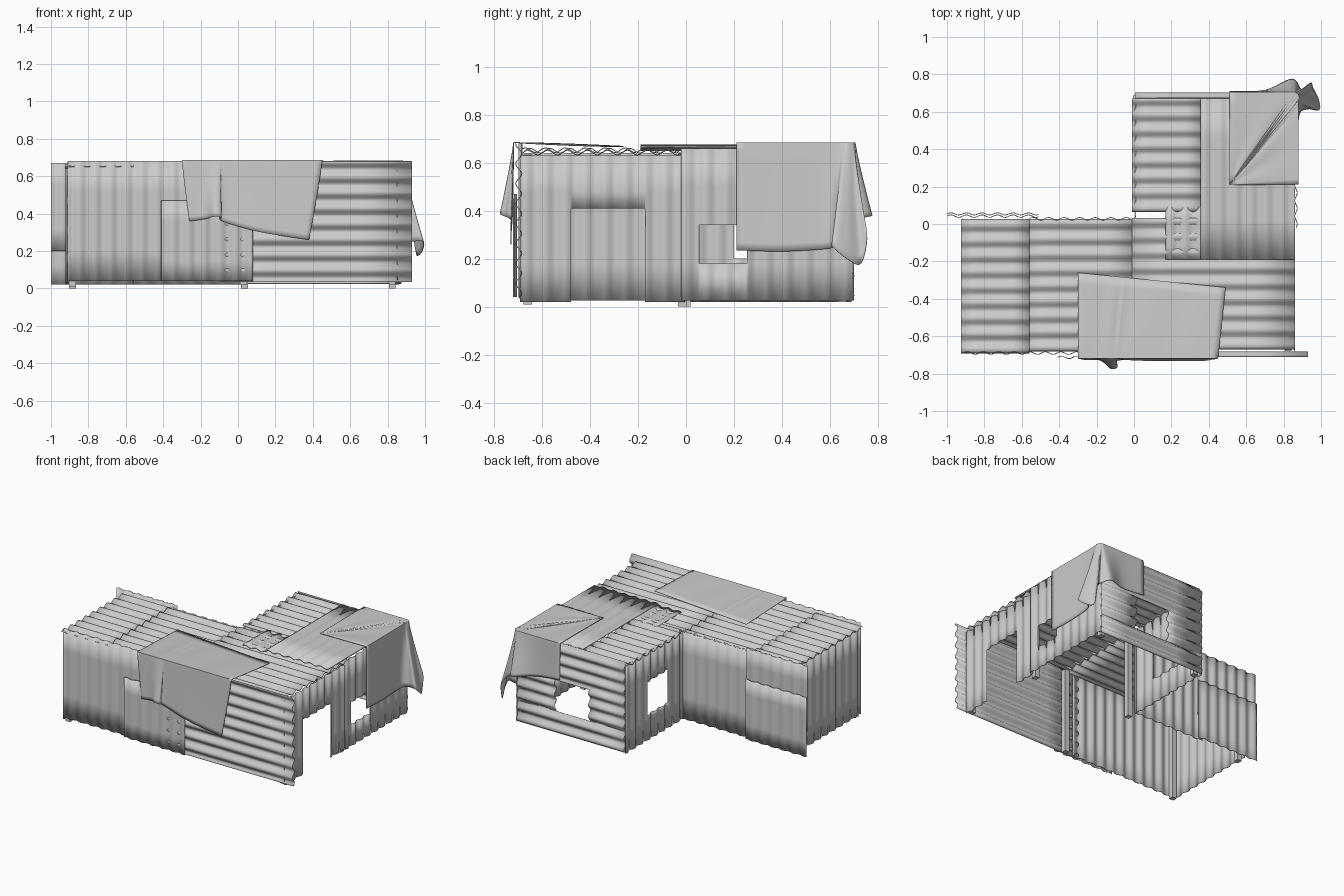
import bpy, bmesh, math
from mathutils import Vector

if "Cube" in bpy.data.objects:
    bpy.data.objects.remove(bpy.data.objects["Cube"])

PITCH = 0.083


def finish(name, bm, thick, angle):
    me = bpy.data.meshes.new(name)
    bm.to_mesh(me)
    bm.free()
    ob = bpy.data.objects.new(name, me)
    bpy.context.collection.objects.link(ob)
    if thick:
        m = ob.modifiers.new("thickness", "SOLIDIFY")
        m.thickness = thick
        m.offset = 0
    bpy.ops.object.select_all(action='DESELECT')
    ob.select_set(True)
    bpy.context.view_layer.objects.active = ob
    bpy.ops.object.shade_smooth_by_angle(angle=math.radians(angle))
    return ob


def steps(a, b, fine, extra):
    n = max(1, round((b - a) / (PITCH / 8))) if fine else 4
    return sorted({round(a + (b - a) * i / n, 4) for i in range(n + 1)} |
                  {e for e in extra if a < e < b})


# Corrugated sheet: normal axis, position, u/v ranges, wave direction, one optional hole
def sheet(name, axis, pos, u, v, wave='u', amp=0.007, hole=None):
    h = hole or (9, 9, 9, 9)
    us = steps(*u, wave == 'u', h[:2])
    vs = steps(*v, wave == 'v', h[2:])
    bm = bmesh.new()

    def vert(a, b):
        w = (a - u[0]) if wave == 'u' else (b - v[0])
        d = pos + amp * math.sin(2 * math.pi * w / PITCH)
        return bm.verts.new({'x': (d, a, b), 'y': (a, d, b), 'z': (a, b, d)}[axis])

    g = [[vert(a, b) for b in vs] for a in us]
    for i in range(len(us) - 1):
        for j in range(len(vs) - 1):
            cu, cv = (us[i] + us[i + 1]) / 2, (vs[j] + vs[j + 1]) / 2
            if not (h[0] < cu < h[1] and h[2] < cv < h[3]):
                bm.faces.new((g[i][j], g[i + 1][j], g[i + 1][j + 1], g[i][j + 1]))
    bmesh.ops.delete(bm, geom=[p for p in bm.verts if not p.link_faces], context='VERTS')
    return finish(name, bm, 0.004, 50)


def smooth_path(pts, n=6):
    p = [Vector(q) for q in pts]
    p = [2 * p[0] - p[1]] + p + [2 * p[-1] - p[-2]]
    out = []
    for i in range(1, len(p) - 2):
        for k in range(n):
            t = k / n
            a, b, c, d = p[i - 1:i + 3]
            out.append(0.5 * (2 * b + (c - a) * t + (2 * a - 5 * b + 4 * c - d) * t * t
                              + (3 * b - a - 3 * c + d) * t ** 3))
    return out + [p[-2]]


# Draped cloth: roof part from inner to edge, then a hanging skirt from edge to hem
def tarp(name, inner, edge, hem):
    a, b, c = smooth_path(inner), smooth_path(edge), smooth_path(hem)
    bm = bmesh.new()
    rows = []
    for k in range(9):
        t = k / 8
        rows.append([p.lerp(q, t) + Vector((0, 0, 0.002 * math.sin(i * 0.7) * t * (1 - t) * 4))
                     for i, (p, q) in enumerate(zip(a, b))])
    for k in range(1, 15):
        t = k / 14
        row = []
        for p, q in zip(b, c):
            f = p.lerp(q, t ** 1.15)
            f.z = p.z + (q.z - p.z) * t
            row.append(f)
        rows.append(row)
    g = [[bm.verts.new(p) for p in r] for r in rows]
    for r, s in zip(g, g[1:]):
        for i in range(len(r) - 1):
            bm.faces.new((r[i], r[i + 1], s[i + 1], s[i]))
    bmesh.ops.remove_doubles(bm, verts=bm.verts[:], dist=0.0005)
    return finish(name, bm, 0.004, 70)


# Front wall
sheet("front_wall_left", 'y', -0.69, (-0.91, -0.05), (0.04, 0.68))
sheet("front_wall_patch", 'y', -0.713, (-0.41, 0.08), (0.04, 0.47))
sheet("front_wall_right", 'y', -0.697, (-0.1, 0.93), (0.035, 0.68), 'v', 0.013)

# Left end wall
sheet("left_end_wall", 'x', -0.912, (-0.69, 0.03), (0.025, 0.64))

# Right side: doorway sheet and window sheet
sheet("door_wall", 'x', 0.852, (-0.69, -0.005), (0.02, 0.63), hole=(-0.48, -0.17, 0, 0.41))
sheet("right_window_wall", 'x', 0.866, (-0.02, 0.70), (0.025, 0.66),
      hole=(0.055, 0.255, 0.18, 0.34))

# Back of the main room
sheet("main_back_wall", 'y', 0.028, (-0.56, 0.02), (0.02, 0.65))
sheet("main_back_wall_end", 'y', 0.042, (-1.0, -0.51), (0.2, 0.67))
sheet("main_back_patch", 'y', 0.054, (-1.0, -0.51), (0.02, 0.45), amp=0.006)

# Rear wing walls
sheet("wing_left_wall", 'x', 0.003, (0.03, 0.69), (0.02, 0.65), hole=(0.2, 0.44, 0.2, 0.44))
sheet("wing_back_wall", 'y', 0.687, (0.005, 0.865), (0.025, 0.67), 'v', 0.013,
      (0.29, 0.56, 0.17, 0.40))

# Roof sheets
sheet("roof_left", 'z', 0.652, (-0.925, -0.56), (-0.69, 0.025), 'v', 0.010)
sheet("roof_middle", 'z', 0.642, (-0.60, 0.01), (-0.68, 0.025), 'v', 0.010)
sheet("roof_right", 'z', 0.650, (-0.01, 0.86), (-0.67, 0.03), 'v', 0.010)
sheet("roof_wing_left", 'z', 0.650, (-0.01, 0.37), (0.065, 0.67), 'v', 0.010)
sheet("roof_wing_strip", 'z', 0.656, (0.17, 0.36), (-0.19, 0.09), 'u', 0.006)
sheet("roof_wing_right", 'z', 0.667, (0.355, 0.86), (-0.19, 0.67), 'u', 0.006)

# Timber posts with feet below the sheets
for i, (x, y, z0) in enumerate([(-0.885, -0.66, 0.01), (-0.885, 0.0, 0.0), (0.03, -0.66, 0.02),
                                (0.035, -0.015, 0.0), (0.825, -0.015, 0.0),
                                (0.825, 0.65, 0.02), (0.035, 0.65, 0.02), (0.825, -0.66, 0.02)]):
    bm = bmesh.new()
    bmesh.ops.create_cube(bm, size=1)
    for v in bm.verts:
        v.co = Vector((x + v.co.x * 0.036, y + v.co.y * 0.036,
                       z0 + (v.co.z + 0.5) * (0.635 - z0)))
    finish("post_%d" % (i + 1), bm, 0, 30)

# Front tarp with a fold
fx = [-0.30, -0.20, -0.13, -0.10, -0.07, 0.08, 0.26, 0.45]
bx = [-0.30, -0.19, -0.10, -0.06, -0.02, 0.12, 0.30, 0.49]
tarp("front_tarp",
     [(x, -0.26 - 0.1 * (x + 0.3), 0.668) for x in bx],
     [(x, -0.718, 0.684) for x in fx],
     [(-0.26, -0.726, 0.36), (-0.18, -0.728, 0.37), (-0.125, -0.772, 0.385),
      (-0.09, -0.765, 0.38), (-0.085, -0.728, 0.36), (0.08, -0.73, 0.31),
      (0.24, -0.73, 0.28), (0.38, -0.73, 0.26)])

# Corner tarp: right flap, corner pleat, back flap
edge = [(0.877, 0.21), (0.877, 0.40), (0.877, 0.58), (0.878, 0.64), (0.880, 0.66), (0.882, 0.675),
        (0.878, 0.69), (0.872, 0.697), (0.862, 0.703), (0.84, 0.705), (0.70, 0.705), (0.51, 0.705)]
tarp("corner_tarp",
     [(0.51, 0.21, 0.678)] * len(edge),
     [(x, y, 0.682) for x, y in edge],
     [(0.877, 0.21, 0.235), (0.878, 0.40, 0.23), (0.882, 0.58, 0.24), (0.93, 0.615, 0.25),
      (0.99, 0.61, 0.25), (0.985, 0.67, 0.20), (0.955, 0.73, 0.18), (0.945, 0.755, 0.30),
      (0.895, 0.72, 0.36), (0.845, 0.775, 0.38), (0.70, 0.715, 0.40), (0.51, 0.708, 0.42)])
